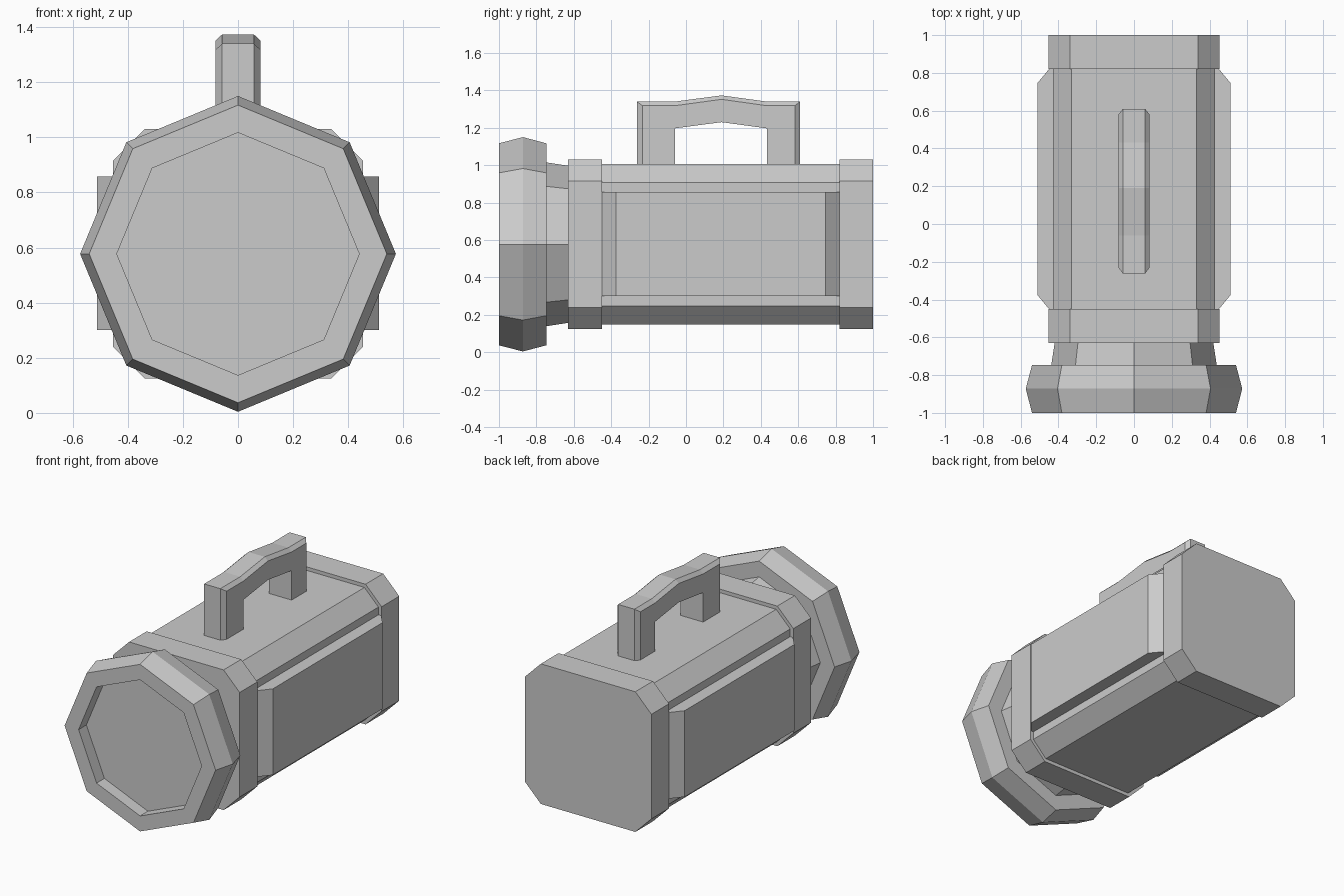
import bpy, bmesh
from math import sin, cos, pi

if "Cube" in bpy.data.objects:
    bpy.data.objects.remove(bpy.data.objects["Cube"])

ZC = 0.577  # height of the lamp axis


def make(name, sections, closed_ends=True):
    """Skin a series of equal-length closed cross-sections."""
    bm = bmesh.new()
    rings = [[bm.verts.new(p) for p in s] for s in sections]
    n = len(rings[0])
    for a, b in zip(rings, rings[1:]):
        for i in range(n):
            j = (i + 1) % n
            bm.faces.new((a[i], a[j], b[j], b[i]))
    if closed_ends:
        bm.faces.new(rings[0])
        bm.faces.new(rings[-1])
    bmesh.ops.remove_doubles(bm, verts=bm.verts, dist=1e-4)
    bmesh.ops.recalc_face_normals(bm, faces=bm.faces)
    me = bpy.data.meshes.new(name)
    bm.to_mesh(me)
    bm.free()
    ob = bpy.data.objects.new(name, me)
    bpy.context.collection.objects.link(ob)
    return ob


def octagon(r, y):
    return [(r * sin(i * pi / 4), y, ZC + r * cos(i * pi / 4)) for i in range(8)]


def chamfered(h, c, y):
    pts = [(c, h), (h, c), (h, -c), (c, -h), (-c, -h), (-h, -c), (-h, c), (-c, h)]
    return [(x, y, ZC + z) for x, z in pts]


# Lens head: recessed lens, bevelled rim and tapering neck
head = [(0.44, -0.92), (0.44, -1.0), (0.54, -1.0), (0.573, -0.872),
        (0.54, -0.747), (0.438, -0.747), (0.42, -0.63)]
make("lens_head", [octagon(r, y) for r, y in head])

# Battery case and its two end collars
for name, h, c, y0, y1 in [("case", 0.43, 0.33, -0.46, 0.83),
                           ("front_collar", 0.453, 0.338, -0.63, -0.45),
                           ("rear_collar", 0.453, 0.338, 0.82, 1.0)]:
    make(name, [chamfered(h, c, y) for y in (y0, y1)])

# Side panels with sloped ends
for name, s in [("left_panel", -1), ("right_panel", 1)]:
    outline = [(0.40, -0.45), (0.45, -0.45), (0.512, -0.375),
               (0.512, 0.745), (0.45, 0.82), (0.40, 0.82)]
    make(name, [[(s * x, y, z) for x, y in outline] for z in (0.30, 0.857)])

# Carry handle: outer edge, bevel line and inner edge at each station
stations = [
    ((-0.263, 0.99), (-0.233, 0.99), (-0.06, 0.99)),
    ((-0.263, 1.34), (-0.233, 1.318), (-0.06, 1.197)),
    ((-0.06, 1.34), (-0.06, 1.318), (-0.06, 1.197)),
    ((0.19, 1.373), (0.19, 1.352), (0.19, 1.23)),
    ((0.432, 1.34), (0.432, 1.318), (0.432, 1.197)),
    ((0.61, 1.34), (0.582, 1.318), (0.432, 1.197)),
    ((0.61, 0.99), (0.582, 0.99), (0.432, 0.99)),
]
WO, WI = 0.058, 0.081
make("handle", [[(-WO, *o), (WO, *o), (WI, *b), (WI, *i), (-WI, *i), (-WI, *b)]
                for o, b, i in stations])
